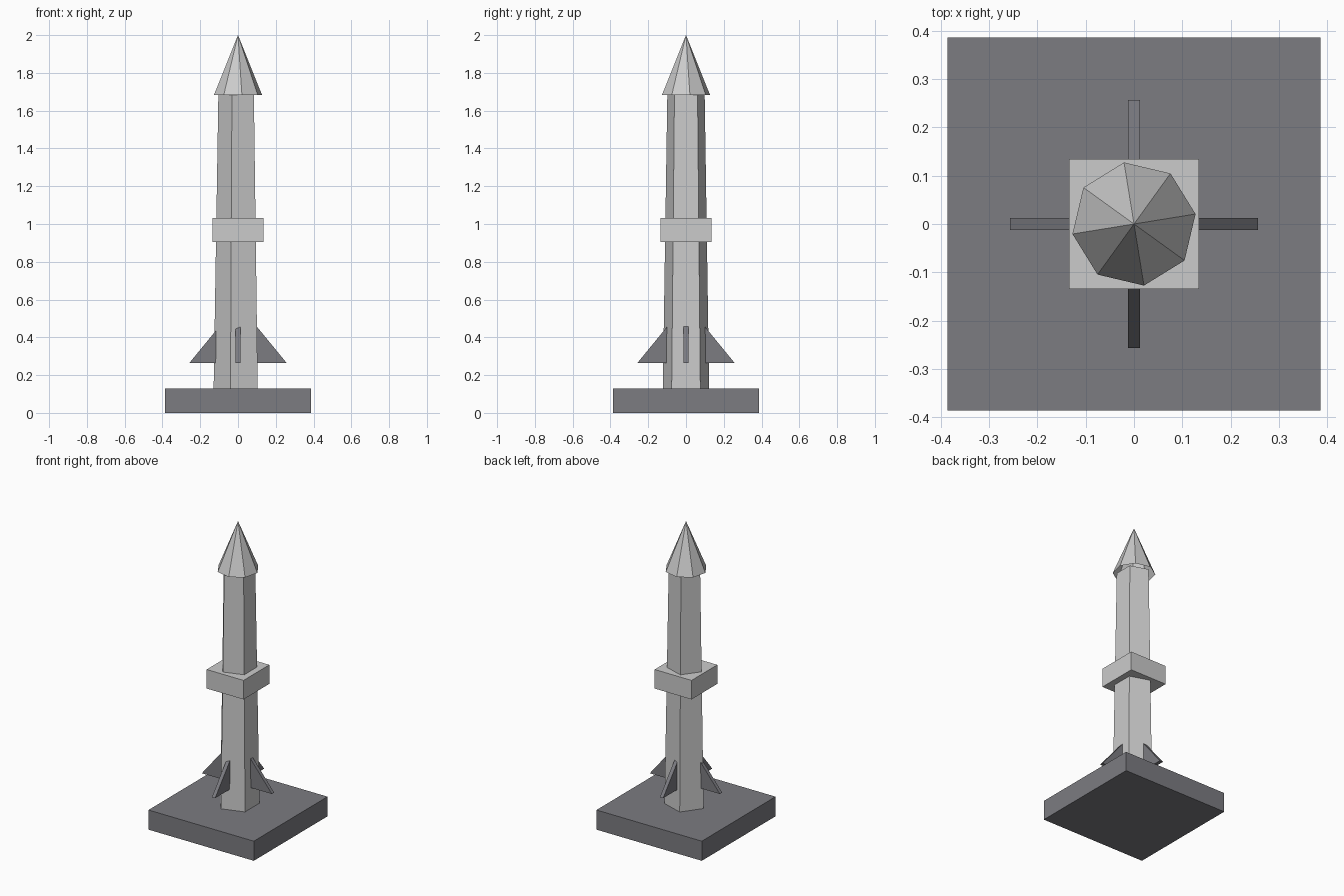
import bpy, bmesh, math
from mathutils import Matrix

if "Cube" in bpy.data.objects:
    bpy.data.objects.remove(bpy.data.objects["Cube"])


def material(name, rgb):
    mat = bpy.data.materials.new(name)
    mat.diffuse_color = (*rgb, 1)
    mat.use_nodes = True
    mat.node_tree.nodes["Principled BSDF"].inputs["Base Color"].default_value = mat.diffuse_color
    return mat


def add_object(name, bm, mat=None):
    bmesh.ops.recalc_face_normals(bm, faces=bm.faces[:])
    mesh = bpy.data.meshes.new(name)
    bm.to_mesh(mesh)
    bm.free()
    obj = bpy.data.objects.new(name, mesh)
    bpy.context.collection.objects.link(obj)
    if mat:
        mesh.materials.append(mat)
    return obj


def box(name, half, z0, z1, mat=None):
    bm = bmesh.new()
    bmesh.ops.create_cube(bm, size=1)
    bmesh.ops.scale(bm, vec=(2 * half, 2 * half, z1 - z0), verts=bm.verts)
    bmesh.ops.translate(bm, vec=(0, 0, (z0 + z1) / 2), verts=bm.verts)
    return add_object(name, bm, mat)


def taper(name, sides, r0, r1, z0, z1, turn, capped):
    bm = bmesh.new()
    place = (Matrix.Translation((0, 0, (z0 + z1) / 2))
             @ Matrix.Rotation(math.radians(turn), 4, 'Z'))
    bmesh.ops.create_cone(bm, segments=sides, radius1=r0, radius2=r1,
                          depth=z1 - z0, cap_ends=capped, matrix=place)
    bmesh.ops.remove_doubles(bm, verts=bm.verts, dist=1e-5)
    return add_object(name, bm)


def fin(name, angle, mat):
    # triangular plate, its root buried in the body
    profile = [(0.06, 0.265), (0.257, 0.265), (0.06, 0.505)]
    bm = bmesh.new()
    face = bm.faces.new([bm.verts.new((x, -0.012, z)) for x, z in profile])
    ext = bmesh.ops.extrude_face_region(bm, geom=[face])
    verts = [g for g in ext["geom"] if isinstance(g, bmesh.types.BMVert)]
    bmesh.ops.translate(bm, vec=(0, 0.024, 0), verts=verts)
    bmesh.ops.rotate(bm, matrix=Matrix.Rotation(angle, 3, 'Z'), verts=bm.verts)
    return add_object(name, bm, mat)


dark = material("dark_slate", (0.2, 0.2, 0.22))

# Square base
box("base", 0.386, 0, 0.13, dark)

# Five-sided tapering body, one corner towards -x
taper("body", 5, 0.129, 0.104, 0.13, 1.683, 90, True)

# Square collar
box("collar", 0.135, 0.906, 1.032)

# Eight-sided nose, open underneath
taper("nose", 8, 0.129, 0, 1.683, 2.0, 9.2, False)

# Four fins
for i, side in enumerate(("right", "back", "left", "front")):
    fin(side + "_fin", i * math.pi / 2, dark)
